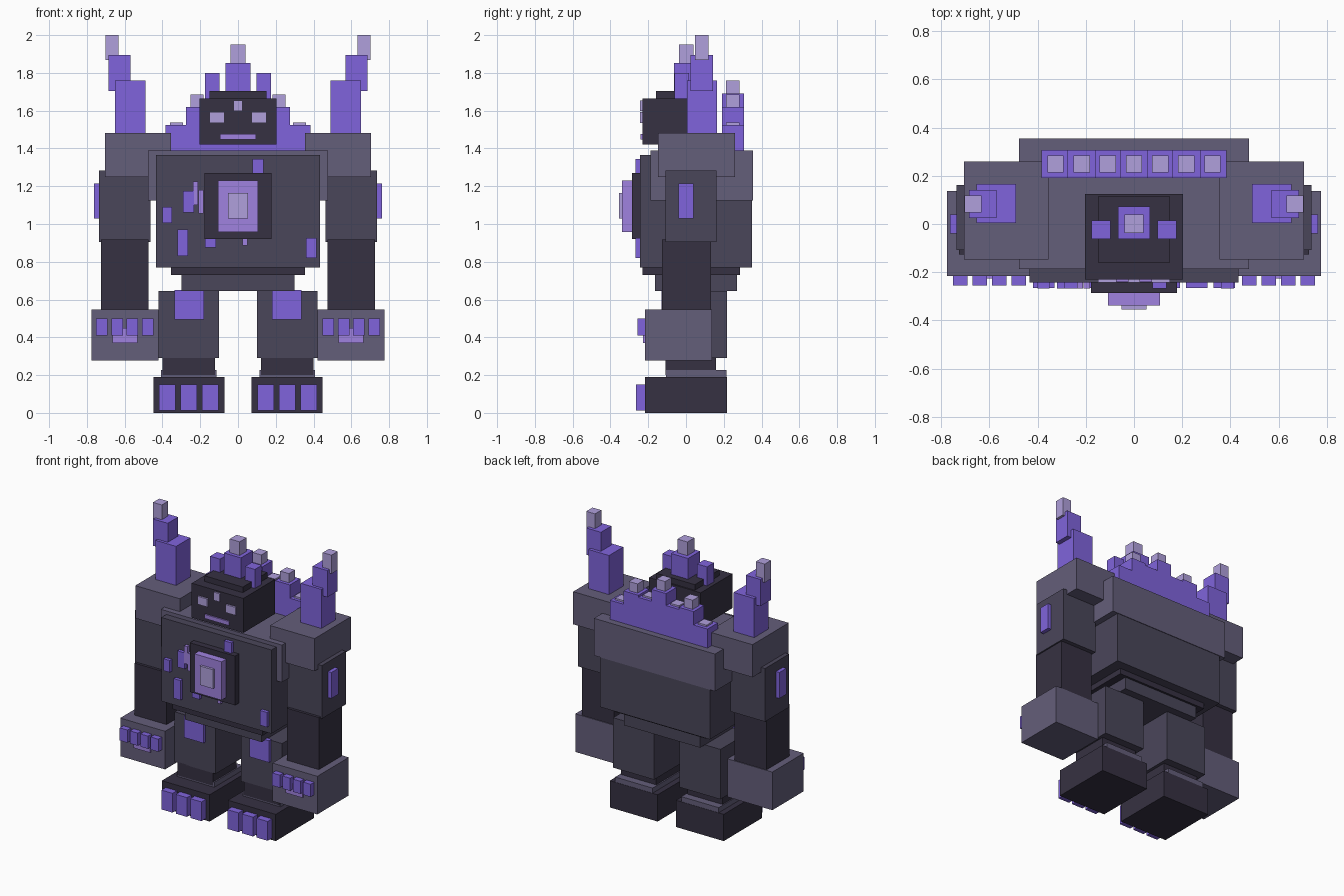
import bpy, bmesh


def material(name, code):
    m = bpy.data.materials.new(name)
    rgb = [int(code[i:i + 2], 16) / 255 for i in (0, 2, 4)]
    m.diffuse_color = [((c + 0.055) / 1.055) ** 2.4 for c in rgb] + [1]
    return m


DARK = material("dark_stone", "363142")
MID = material("mid_stone", "4A465A")
LIGHT = material("light_stone", "645E7A")
GEM = material("gem", "8064DC")
GLOW = material("glow", "A082E0")
PALE = material("pale_gem", "B0A0DC")


def box(name, mat, x, y, z):
    """Box from its (min, max) extent on each axis."""
    bm = bmesh.new()
    bmesh.ops.create_cube(bm, size=1)
    for v in bm.verts:
        v.co = [r[0] if c < 0 else r[1] for c, r in zip(v.co, (x, y, z))]
    mesh = bpy.data.meshes.new(name)
    bm.to_mesh(mesh)
    bm.free()
    mesh.materials.append(mat)
    ob = bpy.data.objects.new(name, mesh)
    bpy.context.collection.objects.link(ob)
    return ob


def pair(name, mat, x, y, z):
    """The same box on both sides of the body; x given for the +x side."""
    box(name + "_left", mat, x, y, z)
    box(name + "_right", mat, (-x[1], -x[0]), y, z)


# Torso
box("torso", MID, (-.433, .433), (-.243, .35), (.77, 1.365))
box("upper_chest", LIGHT, (-.476, .476), (-.187, .354), (1.125, 1.39))
box("waist", DARK, (-.355, .355), (-.23, .285), (.73, .78))
box("hips", MID, (-.3, .3), (-.165, .27), (.645, .73))

# Chest core
box("core_frame", DARK, (-.178, .178), (-.287, -.24), (.92, 1.27))
box("core", GLOW, (-.107, .107), (-.338, -.28), (.957, 1.23))
box("core_center", PALE, (-.052, .052), (-.355, -.33), (1.03, 1.165))

# Crystal chips scattered over the chest
chips = [(GEM, -.40, -.35, 1.005, 1.09), (GEM, -.29, -.233, 1.06, 1.175),
         (GEM, -.32, -.265, .83, .97), (GEM, .077, .135, 1.265, 1.345),
         (GEM, .36, .415, .82, .925), (GEM, -.175, -.117, .875, .96),
         (GLOW, -.237, -.212, 1.1, 1.225), (GLOW, -.21, -.183, 1.055, 1.18),
         (GLOW, .025, .05, .887, .93)]
for i, (mat, x0, x1, z0, z1) in enumerate(chips):
    box(f"chest_chip_{i}", mat, (x0, x1), (-.267, -.24), (z0, z1))

# Head and face
box("head", DARK, (-.203, .203), (-.23, .125), (1.42, 1.665))
box("head_cap", DARK, (-.15, .15), (-.16, .115), (1.66, 1.705))
pair("eye", PALE, (.072, .15), (-.243, -.225), (1.535, 1.592))
box("brow_gem", PALE, (-.024, .024), (-.243, -.225), (1.597, 1.655))
box("mouth", GLOW, (-.096, .096), (-.24, -.225), (1.447, 1.476))

# Head crown
box("crown_center", GEM, (-.067, .067), (-.063, .073), (1.70, 1.853))
box("crown_tip", PALE, (-.039, .039), (-.037, .04), (1.85, 1.95))
pair("crown_side", GEM, (.098, .176), (-.062, .015), (1.66, 1.80))

# Row of crystals along the upper back
heights = [(1.69, 1.76), (1.605, 1.617), (1.62, 1.685), (1.525, 1.537)]
for i in range(-3, 4):
    top, tip = heights[abs(i)]
    c = i * .1085
    box(f"back_crystal_{i + 3}", GEM, (c - .058, c + .058), (.19, .307), (1.38, top))
    box(f"back_crystal_tip_{i + 3}", PALE, (c - .034, c + .034), (.213, .283), (top, tip))

# Shoulders and their horns
pair("shoulder", LIGHT, (.355, .705), (-.147, .26), (1.25, 1.482))
pair("horn_base", GEM, (.49, .652), (.005, .165), (1.48, 1.76))
pair("horn_middle", GEM, (.57, .685), (.025, .142), (1.705, 1.895))
pair("horn_tip", PALE, (.633, .702), (.048, .118), (1.868, 2.0))

# Arms
pair("upper_arm", MID, (.462, .735), (-.108, .162), (.905, 1.283))
pair("arm_gem", GEM, (.73, .762), (-.039, .039), (1.03, 1.215))
pair("forearm", DARK, (.473, .725), (-.127, .132), (.54, .918))
pair("fist", LIGHT, (.422, .775), (-.216, .137), (.277, .548))
pair("fist_glow", GLOW, (.533, .665), (-.227, -.21), (.37, .45))
for i in range(4):
    c = .478 + i * .081
    pair(f"knuckle_{i}", GEM, (c - .03, c + .03), (-.256, -.21), (.41, .5))

# Legs and feet
pair("leg", MID, (.1, .422), (-.108, .216), (.29, .645))
pair("knee_gem", GEM, (.18, .335), (-.13, -.1), (.495, .65))
pair("ankle", DARK, (.122, .4), (-.108, .16), (.2, .295))
pair("ankle_shelf", LIGHT, (.113, .407), (-.105, .214), (.18, .226))
pair("foot", DARK, (.072, .448), (-.216, .216), (0, .19))
for i in range(3):
    c = .146 + i * .114
    pair(f"toe_{i}", GEM, (c - .044, c + .044), (-.265, -.21), (.013, .15))
